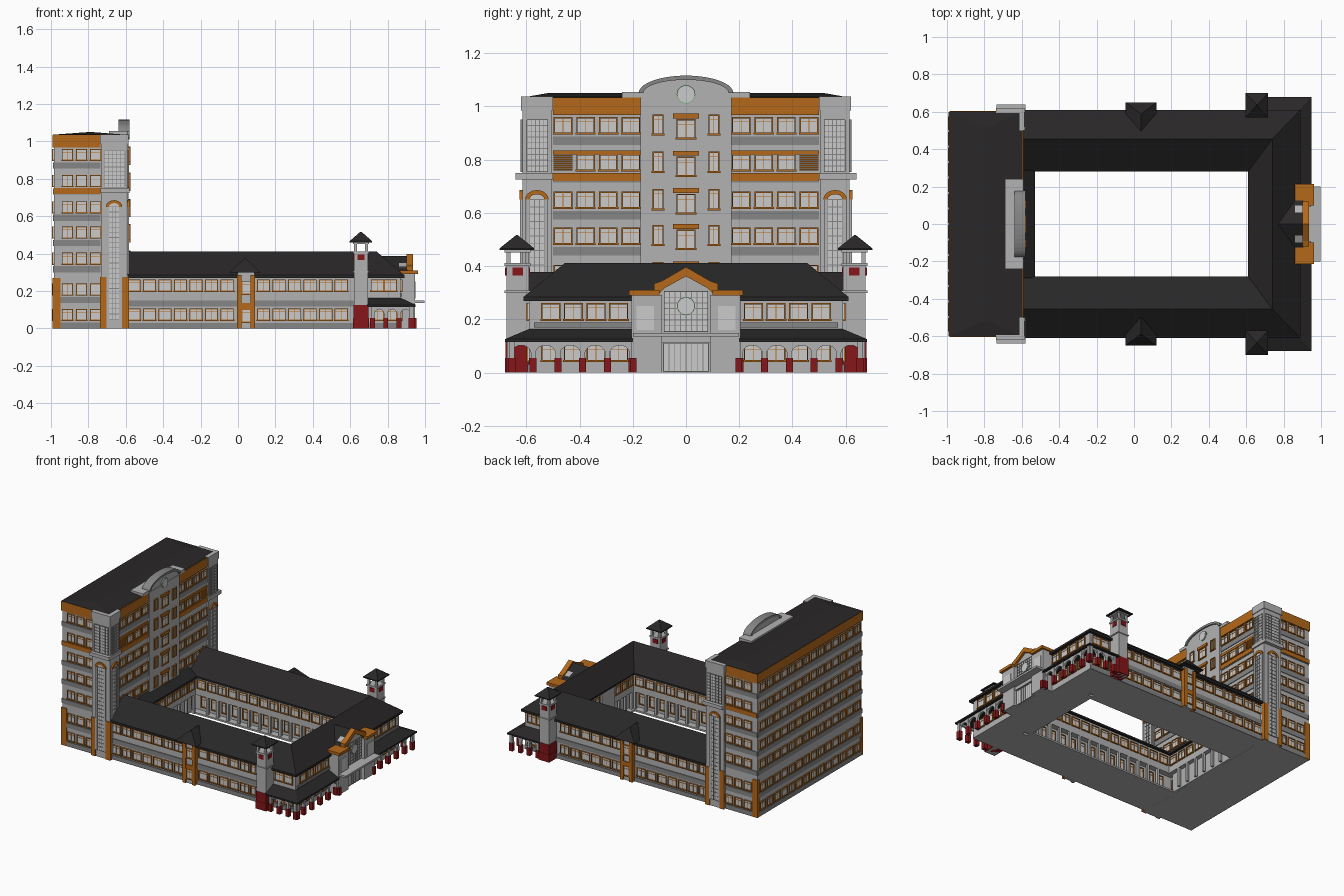
import bpy, bmesh
from math import sin, cos, pi

if "Cube" in bpy.data.objects:
    bpy.data.objects.remove(bpy.data.objects["Cube"])

def material(name, *rgb):
    m = bpy.data.materials.new(name)
    m.diffuse_color = (*rgb, 1)
    m.use_nodes = True
    m.node_tree.nodes["Principled BSDF"].inputs["Base Color"].default_value = m.diffuse_color
    return m

WALL = material("wall_grey", .45, .45, .45)
BAND = material("band_grey", .24, .24, .24)
PANE = material("pane", .62, .62, .62)
ORANGE = material("orange", .46, .14, .01)
RED = material("red", .24, .008, .01)
ROOF = material("roof", .022, .02, .021)
GREEN = material("green", .25, .42, .27)
parts = []

def part(name, mat, mirror=True):
    bm = bmesh.new()
    parts.append((name, mat, mirror, bm))
    return bm

def loft(bm, rings, cap_end=True):
    vs = [[bm.verts.new(p) for p in r] for r in rings]
    n = len(vs[0])
    for a, b in zip(vs, vs[1:]):
        for i in range(n):
            bm.faces.new((a[i], a[(i + 1) % n], b[(i + 1) % n], b[i]))
    bm.faces.new(vs[0][::-1])
    if cap_end:
        bm.faces.new(vs[-1])

def box(bm, x0, x1, y0, y1, z0, z1):
    loft(bm, [[(x0, y0, z), (x1, y0, z), (x1, y1, z), (x0, y1, z)] for z in (z0, z1)])

# A wall maps (along, outward, up) to world space
def xwall(pos, s=1):
    return lambda u, d, z: (pos + s * d, u, z)

def ywall(pos, s=-1):
    return lambda u, d, z: (u, pos + s * d, z)

def wprism(bm, w, pts, d0, d1):
    loft(bm, [[w(u, d, z) for u, z in pts] for d in (d0, d1)])

def wbox(bm, w, u0, u1, z0, z1, d0, d1):
    wprism(bm, w, [(u0, z0), (u1, z0), (u1, z1), (u0, z1)], d0, d1)

def arc(cu, cz, ru, rz, a0=pi, a1=0, n=10):
    return [(cu + ru * cos(a0 + (a1 - a0) * i / n), cz + rz * sin(a0 + (a1 - a0) * i / n)) for i in range(n + 1)]

def window_set(area, mirror=True):
    return part(area + "_panes", PANE, mirror), part(area + "_window_frames", ORANGE, mirror)

def window(ws, w, u, z, wd=.066, h=.06, mull=2, transom=.7):
    pane, fr = ws
    a, b, t = u - wd / 2, u + wd / 2, .005
    wbox(pane, w, a, b, z, z + h, -.002, .003)
    for u0, u1, z0, z1 in ((a, a + t, z, z + h), (b - t, b, z, z + h), (a, b, z + h - t, z + h), (a - .003, b + .003, z - t, z + t / 2)):
        wbox(fr, w, u0, u1, z0, z1, 0, .009)
    for i in range(1, mull):
        m = a + wd * i / mull
        wbox(fr, w, m - .001, m + .001, z, z + h, 0, .005)
    if transom:
        wbox(fr, w, a, b, z + h * transom - .001, z + h * transom + .001, 0, .005)

def grid(pane, bars, w, u0, u1, z0, z1, nu, nz):
    wbox(pane, w, u0, u1, z0, z1, -.002, .003)
    for i in range(nu + 1):
        u = u0 + (u1 - u0) * i / nu
        wbox(bars, w, u - .0015, u + .0015, z0, z1, 0, .006)
    for i in range(nz + 1):
        z = z0 + (z1 - z0) * i / nz
        wbox(bars, w, u0, u1, z - .0015, z + .0015, 0, .006)

# ---- Tall block at the rear ----
FLOORS = [.045, .18, .345, .485, .62, .76, .90]
box(part("tower_body", WALL, False), -.985, -.60, -.595, .595, 0, 1.03)
tr = part("tower_roof", ROOF, False)
loft(tr, [[(-.99, -.6, z), (-.60, -.6, z), (-.60, .6, z), (-.99, .6, z)] for z in (1.025, 1.036)]
     + [[(-.80, -.52, 1.05), (-.78, -.52, 1.05), (-.78, .52, 1.05), (-.80, .52, 1.05)]])
side, back, court = ywall(-.595), xwall(-.985, -1), xwall(-.60)
tw = window_set("tower")
bands, clad = part("tower_bands", BAND), part("tower_orange_cladding", ORANGE)
louvre = part("tower_louvres", ORANGE)
for k, z in enumerate(FLOORS):
    strips = ((side, -.985, -.735), (back, -.595, 0), (court, -.5, -.17))
    for w, a, b in strips:
        wbox(bands, w, a, b, max(0, z - .045), z - .012, 0, .005)
    for i in range(3):
        window(tw, side, -.912 + .075 * i, z, .06)
    for i in range(7):
        window(tw, back, -.0415 - .083 * i, z)
    for i in range(4):
        u = -.207 - .085 * i
        if k == 5 and i == 3:
            for j in range(8):
                wbox(louvre, court, u - .035, u + .035, z + .0075 * j, z + .0075 * j + .005, 0, .008)
        else:
            window(tw, court, u, z, .07)
for w, a, b in ((side, -.99, -.735), (back, -.6, 0), (court, -.5, -.17)):
    wbox(clad, w, a, b, .968, 1.034, 0, .006)
for w, a, b in ((side, -.985, -.735), (court, -.5, -.17)):
    wbox(clad, w, a, b, .72, .75, 0, .008)
wbox(clad, court, -.5, -.17, .82, .835, 0, .006)
wbox(clad, side, -.99, -.948, 0, .27, 0, .006)
wbox(clad, back, -.6, -.578, 0, .27, 0, .006)

# ---- Corner stair shafts ----
shaft, sp = part("stair_shaft", WALL), part("stair_glass", PANE)
bars = part("stair_glazing_bars", BAND)
box(shaft, -.733, -.59, -.615, -.505, 0, 1.0)
box(shaft, -.738, -.585, -.62, -.50, .985, 1.037)
box(shaft, -.735, -.58, -.64, -.50, .725, .75)
for w, a, b, c, d in ((ywall(-.615), -.733, -.59, -.69, -.635), (xwall(-.59), -.615, -.505, -.588, -.532)):
    grid(sp, bars, w, a + .018, b - .014, .755, .95, 5, 9)
    grid(sp, bars, w, c, d, .05, .65, 3, 22)
    m, r = (c + d) / 2, (d - c) / 2
    wprism(sp, w, arc(m, .65, r, .022), -.002, .003)
    wprism(clad, w, arc(m, .65, r + .016, .036) + arc(m, .65, r, .02, 0, pi), 0, .01)
    wbox(shaft, w, c - .014, c, .05, .65, 0, .008)
    wbox(shaft, w, d, d + .014, .05, .65, 0, .008)
    wbox(clad, w, a - .004, c - .014, 0, .275, 0, .006)
    wbox(clad, w, d + .014, b + .004, 0, .275, 0, .006)

# ---- Central bay of the tall block with arched crest ----
bay = part("tower_central_bay", WALL, False)
box(bay, -.62, -.585, -.17, .17, 0, 1.04)
box(bay, -.69, -.59, -.24, .24, 1.034, 1.055)
wprism(bay, xwall(-.635), [(-.165, .97)] + arc(0, 1.045, .165, .062) + [(.165, .97)], 0, .045)
wprism(part("crest_rim", BAND, False), xwall(-.64), arc(0, 1.05, .178, .066, n=20) + arc(0, 1.05, .16, .05, 0, pi, 20), 0, .06)
face = xwall(-.585)
cw, cs = window_set("central_bay", False), part("central_spandrels", ORANGE, False)
for z in FLOORS[2:]:
    window(cw, face, 0, z - .02, .072, .072)
    wbox(cs, face, -.048, .048, z + .055, z + .073, 0, .009)
    for u in (-.105, .105):
        window(cw, face, u, z - .005, .042, .075, 2, .75)
rose, rosec = part("rosette_rims", GREEN, False), part("rosette_discs", PANE, False)

def rosette(w, z, r):
    wprism(rose, w, arc(0, z, r, r, 0, 2 * pi * 23 / 24, 23), 0, .009)
    wprism(rosec, w, arc(0, z, r * .9, r * .9, 0, 2 * pi * 23 / 24, 23), 0, .011)

rosette(xwall(-.59), 1.045, .035)

# ---- Low courtyard wings ----
wing = part("wing_walls", WALL)
box(wing, -.6, .87, -.59, -.34, 0, .275)
box(wing, -.6, .64, -.34, -.30, .135, .275)
box(wing, -.6, .62, -.35, -.29, 0, .012)
fb = part("front_wing_walls", WALL, False)
box(fb, .66, .87, -.57, .57, 0, .275)
box(fb, .63, .67, -.32, .32, .135, .275)
box(fb, .615, .67, -.32, .32, 0, .012)
box(fb, .618, .66, -.075, .075, 0, .27)
roof = part("wing_roof", ROOF)
loft(roof, [[(-.6, y, z) for y, z in ((-.61, .27), (-.61, .285), (-.455, .412), (-.28, .28), (-.28, .268))],
            [(.89, -.61, .27), (.89, -.61, .285), (.74, -.455, .412), (.61, -.28, .28), (.61, -.28, .268)],
            [(x, 0, z) for x, z in ((.89, .27), (.89, .285), (.74, .412), (.61, .28), (.61, .268))]], False)
outer, inner, inx, front = ywall(-.59), ywall(-.30, 1), xwall(.63, -1), xwall(.87)
ww, wb = window_set("wing"), part("wing_bands", BAND)
for z in (.045, .2):
    for u in [-.556 + .083 * i for i in range(7)] + [.137 + .083 * i for i in range(6)] + [.745, .815]:
        window(ww, outer, u, z, .07, .062)
    for i in range(4):
        window(ww, front, -.253 - .085 * i, z, .072, .062)
for z0, z1 in ((0, .03), (.118, .15)):
    wbox(wb, outer, -.6, .87, z0, z1, 0, .006)
wbox(wb, front, -.57, -.2, .17, .188, 0, .006)
posts = part("courtyard_columns", WALL)
for i in range(14):
    u = -.50 + .083 * i
    window(ww, inner, u, .19, .066, .062)
    window(ww, ywall(-.34, 1), u, .04, .06, .075)
    box(posts, u + .033, u + .05, -.317, -.30, 0, .14)
for i in range(3):
    u = -.12 - .07 * i
    window(ww, inx, u, .19, .056, .062)
    box(posts, .63, .647, u - .04, u - .023, 0, .14)
# Lean-to against the tall block
wprism(part("courtyard_lean_to_roof", ROOF, False), ywall(0), [(-.6, .26), (-.53, .26), (-.53, .275), (-.6, .33)], -.29, .29)
lean = part("courtyard_lean_to", WALL, False)
box(lean, -.6, -.55, -.3, .3, .135, .265)
box(lean, -.6, -.58, -.3, .3, 0, .14)
lw = window_set("lean_to", False)
for i in range(7):
    window(lw, xwall(-.55), -.252 + .084 * i, .185)
    box(lean, -.567, -.55, -.218 + .084 * i, -.202 + .084 * i, 0, .14)

# ---- Side bays with hipped gables ----
sb, so = part("side_bay", WALL), part("side_bay_orange_piers", ORANGE)
box(sb, -.002, .088, -.612, -.56, 0, .306)
for u in (-.006, .068):
    box(so, u, u + .024, -.622, -.58, 0, .285)
box(so, .01, .075, -.619, -.6, .105, .135)
for z in (.035, .185):
    window(ww, ywall(-.612), .043, z, .05, .07)
loft(part("side_bay_roof", ROOF), [[(-.045, y, .3), (.0375, y + .062, .378), (.12, y, .3)] for y in (-.65, -.555)])

# ---- Small lantern turrets ----
tu, tred = part("turret", WALL), part("turret_red_parts", RED)
box(tu, .62, .695, -.675, -.59, 0, .405)
box(tu, .614, .701, -.681, -.584, .40, .412)
box(tu, .614, .701, -.681, -.584, .452, .464)
box(tu, .614, .701, -.681, -.584, .30, .308)
for x in (.62, .68):
    for y in (-.675, -.605):
        box(tu, x, x + .015, y, y + .015, .41, .455)
box(tred, .615, .70, -.68, -.59, 0, .055)
box(tred, .617, .698, -.678, -.59, .05, .125)
box(tred, .638, .677, -.679, -.586, .365, .395)
box(tred, .616, .699, -.652, -.613, .365, .395)
loft(part("turret_roof", ROOF), [[(.657 - a, -.635 - b, z), (.657 + a, -.635 - b, z), (.657 + a, -.635 + b, z), (.657 - a, -.635 + b, z)]
                                 for a, b, z in ((.06, .065, .46), (.06, .065, .467), (.003, .003, .517))])

# ---- Front arcade and its lean-to roof ----
def canopy(ox, oy, ix, iy):
    return [(ox, oy, .115), (ox, oy, .126), (ix, iy, .166), (ix, iy, .115)]

loft(part("arcade_roof", ROOF), [canopy(.69, -.68, .69, -.585), canopy(.95, -.68, .865, -.585), canopy(.95, -.2, .865, -.2)])
ac, ar = part("arcade_arches", WALL), part("arcade_red_bases", RED)
for w, cols in ((xwall(.925), [-.664, -.574, -.481, -.388, -.295, -.203]), (ywall(-.655), [.72, .79, .86, .932])):
    for c in cols:
        wbox(ar, w, c - .013, c + .013, 0, .055, -.014, .014)
        wbox(ac, w, c - .009, c + .009, .055, .116, -.01, .01)
    for a, b in zip(cols, cols[1:]):
        m, r = (a + b) / 2, (b - a) / 2
        wprism(ac, w, [(a, .07)] + arc(m, .07, r - .008, .033) + [(b, .07), (b, .118), (a, .118)], -.007, .007)

# ---- Entrance portal ----
piers, caps = part("portal_piers", WALL), part("portal_orange_caps", ORANGE)
box(piers, .86, .945, -.205, -.09, 0, .292)
box(caps, .86, .962, -.215, -.10, .29, .31)
pp = part("portal_pier_panels", PANE)
wbox(pp, xwall(.945), -.185, -.12, .16, .25, 0, .005)
box(part("portal_red_plinths", RED), .93, .955, -.21, -.185, 0, .055)
wprism(part("portal_wall", WALL, False), xwall(.86), [(-.1, 0), (.1, 0), (.1, .33), (0, .38), (-.1, .33)], 0, .06)
pg, pb = part("portal_glass", PANE, False), part("portal_glazing_bars", BAND, False)
grid(pg, pb, xwall(.92), -.082, .082, .155, .305, 8, 7)
grid(pg, pb, xwall(.92), -.085, .085, .005, .11, 8, 1)
chev = [(-.12, .298), (-.12, .335), (-.09, .345), (0, .397), (.09, .345), (.12, .335), (.12, .298), (.1, .298), (.08, .318), (0, .362), (-.08, .318), (-.1, .298)]
wprism(part("portal_pediment", ORANGE, False), xwall(.90), chev, 0, .036)
loft(part("portal_gable_roof", ROOF, False), [[(x, -.125, .31), (x, 0, .387), (x, .125, .31)] for x in (.75, .905)])
mq = part("portal_marquee", WALL, False)
box(mq, .92, .998, -.2, .2, .136, .15)
box(mq, .90, .935, -.1, .1, .112, .14)
rosette(xwall(.921), .25, .034)

# ---- Turn every part into an object ----
for name, mat, mirror, bm in parts:
    bmesh.ops.recalc_face_normals(bm, faces=bm.faces)
    me = bpy.data.meshes.new(name)
    bm.to_mesh(me)
    bm.free()
    me.materials.append(mat)
    ob = bpy.data.objects.new(name, me)
    bpy.context.collection.objects.link(ob)
    if mirror:
        ob.modifiers.new("Mirror", 'MIRROR').use_axis = (False, True, False)
